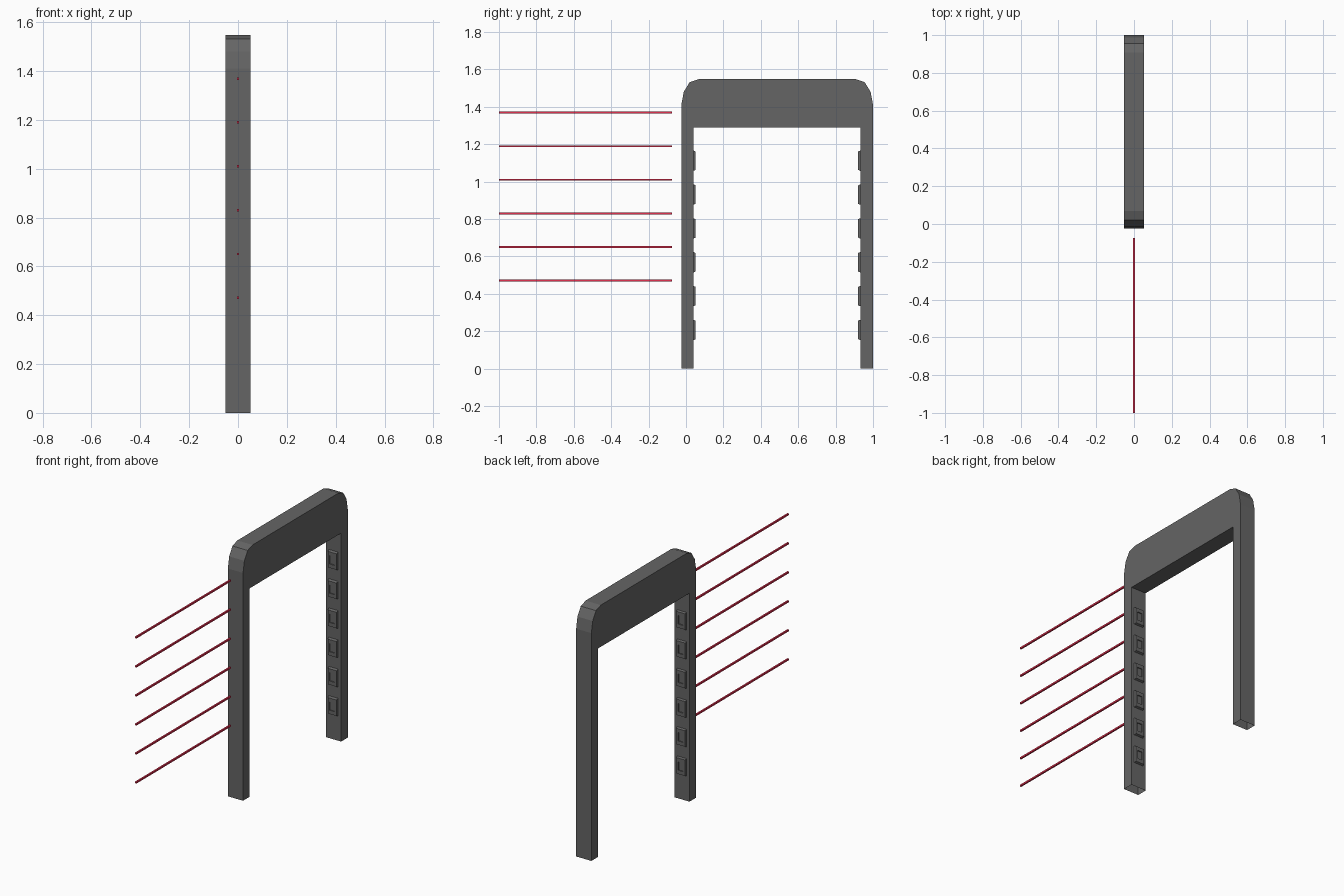
import bpy, bmesh, math
from mathutils import Matrix

if "Cube" in bpy.data.objects:
    bpy.data.objects.remove(bpy.data.objects["Cube"])

MID = 0.4875  # symmetry plane of the arch along y


def material(name, color):
    mat = bpy.data.materials.new(name)
    mat.diffuse_color = (*color, 1)
    mat.use_nodes = True
    mat.node_tree.nodes["Principled BSDF"].inputs["Base Color"].default_value = mat.diffuse_color
    return mat


def finish(bm, name, mat):
    me = bpy.data.meshes.new(name)
    bm.to_mesh(me)
    bm.free()
    me.materials.append(mat)
    ob = bpy.data.objects.new(name, me)
    bpy.context.collection.objects.link(ob)
    return ob


red = material("beam_red", (0.8, 0.03, 0.08))
grey = material("dark_grey", (0.13, 0.13, 0.13))

# Arch frame: extruded half outline mirrored in y, with open feet
half = [(-0.025, 0), (-0.025, 1.41), (-0.012, 1.48), (0.02, 1.532), (0.068, 1.548)]
outline = half + [(2 * MID - y, z) for y, z in reversed(half)]
outline += [(0.934, 0), (0.934, 1.29), (0.04, 1.29), (0.04, 0)]
bm = bmesh.new()
face = bm.faces.new([bm.verts.new((-0.052, y, z)) for y, z in outline])
ext = bmesh.ops.extrude_face_region(bm, geom=[face], use_keep_orig=True)
bmesh.ops.translate(bm, vec=(0.104, 0, 0),
                    verts=[g for g in ext["geom"] if isinstance(g, bmesh.types.BMVert)])
bmesh.ops.recalc_face_normals(bm, faces=bm.faces)
feet = [f for f in bm.faces if f.calc_center_median().z < 1e-4]
bmesh.ops.delete(bm, geom=feet, context='FACES_ONLY')
finish(bm, "arch_frame", grey)


# Emitter: tapered block on the inner post face with a recessed lens pocket
def emitter(name, y, z, turn):
    bm = bmesh.new()
    bmesh.ops.create_cube(bm, size=1, matrix=Matrix.Diagonal((0.066, 0.016, 0.112, 1)))
    front = max(bm.faces, key=lambda f: f.calc_center_median().y)
    for v in front.verts:
        v.co.x *= 0.88
        v.co.z *= 0.88
    bmesh.ops.inset_individual(bm, faces=[front], thickness=0.017)
    for v in front.verts:
        v.co.z *= 0.7
    pocket = bmesh.ops.extrude_discrete_faces(bm, faces=[front])["faces"][0]
    for v in pocket.verts:
        v.co.y -= 0.006
    ob = finish(bm, name, grey)
    ob.location = (0, y, z)
    ob.rotation_euler.z = turn


# Beam: thin horizontal square rod in front of the arch
def beam(name, z):
    bm = bmesh.new()
    bmesh.ops.create_cube(bm, size=1, matrix=Matrix.Diagonal((0.01, 0.925, 0.01, 1)))
    ob = finish(bm, name, red)
    ob.location = (0, -0.5375, z)


for i in range(6):
    z = 0.207 + 0.181 * i
    emitter(f"front_emitter_{i + 1}", 0.044, z, 0)
    emitter(f"back_emitter_{i + 1}", 2 * MID - 0.047, z, math.pi)
    beam(f"beam_{i + 1}", 0.471 + 0.1796 * i)
